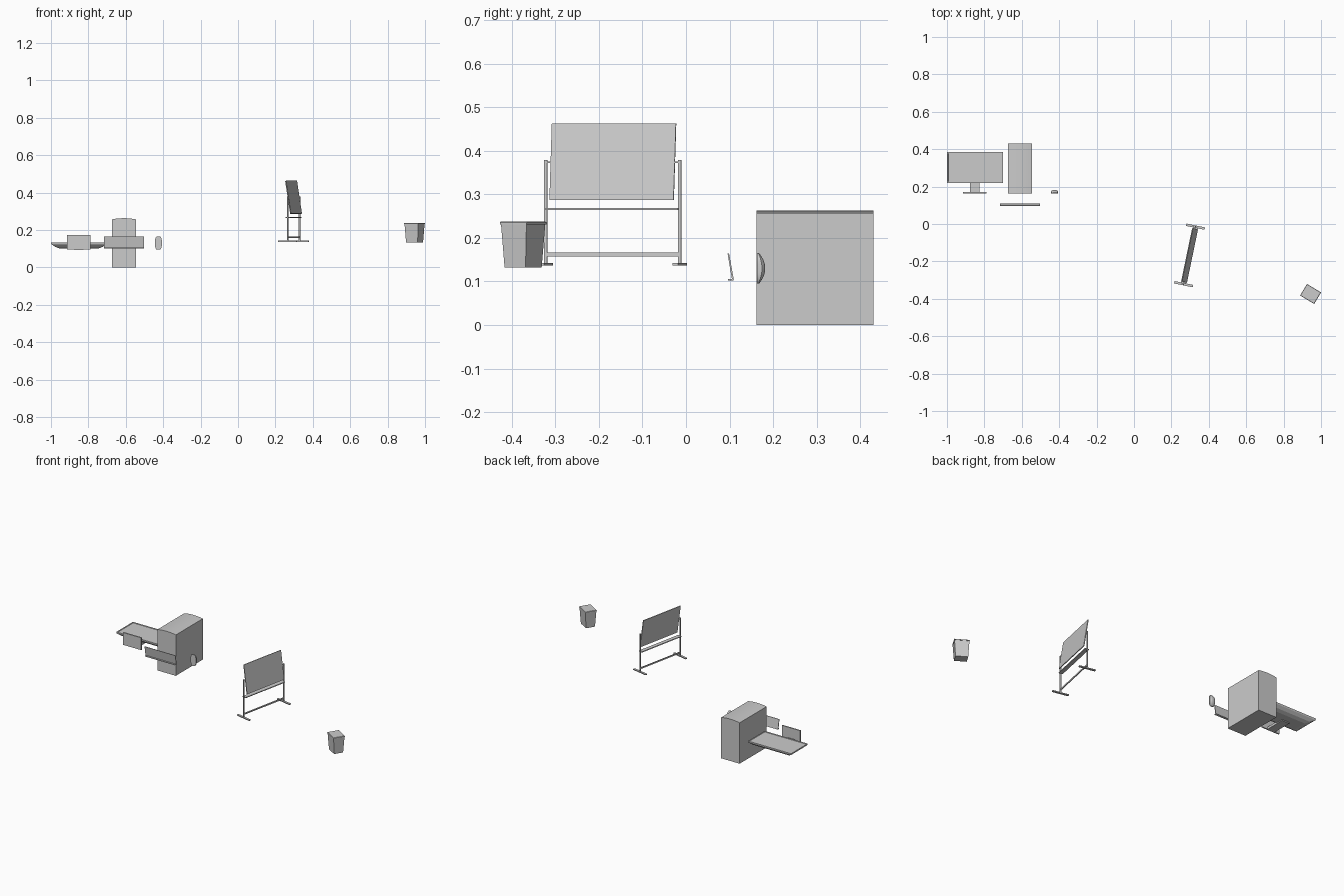
import bpy, bmesh, math
from mathutils import Matrix, Vector

if "Cube" in bpy.data.objects:
    bpy.data.objects.remove(bpy.data.objects["Cube"])


def finish(name, bm, mat=None, smooth=False):
    if mat is not None:
        bm.transform(mat)
    bmesh.ops.recalc_face_normals(bm, faces=bm.faces[:])
    me = bpy.data.meshes.new(name)
    bm.to_mesh(me)
    bm.free()
    ob = bpy.data.objects.new(name, me)
    bpy.context.collection.objects.link(ob)
    if smooth:
        bpy.ops.object.select_all(action='DESELECT')
        ob.select_set(True)
        bpy.context.view_layer.objects.active = ob
        bpy.ops.object.shade_smooth_by_angle(angle=math.radians(35))
    return ob


def box(name, lo, hi, mat=None):
    bm = bmesh.new()
    bmesh.ops.create_cube(bm, size=1)
    lo, hi = Vector(lo), Vector(hi)
    for v in bm.verts:
        v.co = (lo + hi) / 2 + v.co * (hi - lo)
    return finish(name, bm, mat)


def loft(name, rings, mat=None, smooth=False):
    """Skin closed rings of points in order and cap both ends."""
    bm = bmesh.new()
    loops = [[bm.verts.new(p) for p in r] for r in rings]
    n = len(loops[0])
    for a, b in zip(loops, loops[1:]):
        for i in range(n):
            j = (i + 1) % n
            bm.faces.new((a[i], a[j], b[j], b[i]))
    bm.faces.new(loops[0])
    bm.faces.new(loops[-1])
    return finish(name, bm, mat, smooth)


def rect(hx, hy, z, cx=0, cy=0):
    return [(cx + sx * hx, cy + sy * hy, z)
            for sx, sy in ((-1, -1), (1, -1), (1, 1), (-1, 1))]


# Computer tower with a gently bowed top
tx0, tx1, steps = -0.674, -0.546, 12
bow = [(tx1 + (tx0 - tx1) * i / steps, 0.257 + 0.006 * (1 - (2 * i / steps - 1) ** 2))
       for i in range(steps + 1)]
profile = [(tx0, 0), (tx1, 0)] + bow
loft("computer_tower", [[(x, y, z) for x, z in profile] for y in (0.162, 0.43)], smooth=True)

# Monitor lying on its back: recessed screen, thin bezel, tapered shell
mx, my = -0.85, 0.302
loft("monitor", [rect(hx, hy, z, mx, my) for hx, hy, z in (
    (0.10, 0.045, 0.100), (0.125, 0.066, 0.109), (0.148, 0.081, 0.123),
    (0.150, 0.083, 0.128), (0.150, 0.083, 0.133),
    (0.144, 0.076, 0.133), (0.143, 0.075, 0.131))])
box("monitor_neck", (-0.878, 0.172, 0.094), (-0.826, 0.30, 0.108))
box("monitor_base", (-0.914, 0.164, 0.096), (-0.788, 0.172, 0.173))

# Keyboard on its long edge: sloped slab and a rear foot
slab = [(0.0955, 0.164), (0.099, 0.164), (0.110, 0.103), (0.106, 0.102)]
loft("keyboard", [[(x, y, z) for y, z in slab] for x in (-0.717, -0.503)])
box("keyboard_foot", (-0.715, 0.096, 0.102), (-0.505, 0.107, 0.106))

# Mouse: flat back, domed front, narrowing towards both ends
rings = []
for i in range(17):
    t = 2 * i / 16 - 1
    w = 0.0185 * (1 - 0.45 * abs(t) ** 3.5)
    h = 0.005 + 0.014 * (1 - t * t)
    z = 0.130 + 0.035 * t
    rings.append([(-0.4255 + x * w, 0.163 + y * h, z) for x, y in (
        (-1, 0), (1, 0), (1, 0.6), (0.75, 0.88), (0.35, 1), (-0.35, 1), (-0.75, 0.88), (-1, 0.6))])
loft("mouse", rings, smooth=True)

# Rolling whiteboard: local y runs along the board
frame = Matrix.Translation((0.297, -0.168, 0)) @ Matrix.Rotation(math.radians(-11.7), 4, 'Z')
for side, s in (("left", -1), ("right", 1)):
    u = s * 0.157
    box(f"{side}_foot", (-0.051, u - 0.0065, 0.137), (0.051, u + 0.0065, 0.143), frame)
    box(f"{side}_post", (-0.0035, u - 0.0035, 0.143), (0.0035, u + 0.0035, 0.379), frame)
    a, b = sorted((s * 0.144, s * 0.155))
    box(f"{side}_pivot", (-0.002, a, 0.372), (0.002, b, 0.376), frame)
box("lower_rail", (-0.0025, -0.155, 0.157), (0.0025, 0.155, 0.166), frame)
box("pen_tray", (-0.0125, -0.155, 0.264), (0.0125, 0.155, 0.269), frame)
tilt = frame @ Matrix.Translation((0, 0, 0.375)) @ Matrix.Rotation(math.radians(-8.8), 4, 'Y')
box("whiteboard_panel", (-0.0025, -0.1455, -0.089), (0.0025, 0.1455, 0.089), tilt)

# Waste bin: tapered body with a thin rim and closed lid
bin_mat = Matrix.Translation((0.944, -0.374, 0)) @ Matrix.Rotation(math.radians(-31), 4, 'Z')
loft("waste_bin", [rect(hx, hy, z, 0, 0) for hx, hy, z in (
    (0.036, 0.028, 0.132), (0.042, 0.034, 0.231))], bin_mat)
loft("bin_lid", [rect(hx, hy, z, 0, 0) for hx, hy, z in (
    (0.044, 0.036, 0.231), (0.044, 0.036, 0.236), (0.042, 0.034, 0.238))], bin_mat)
